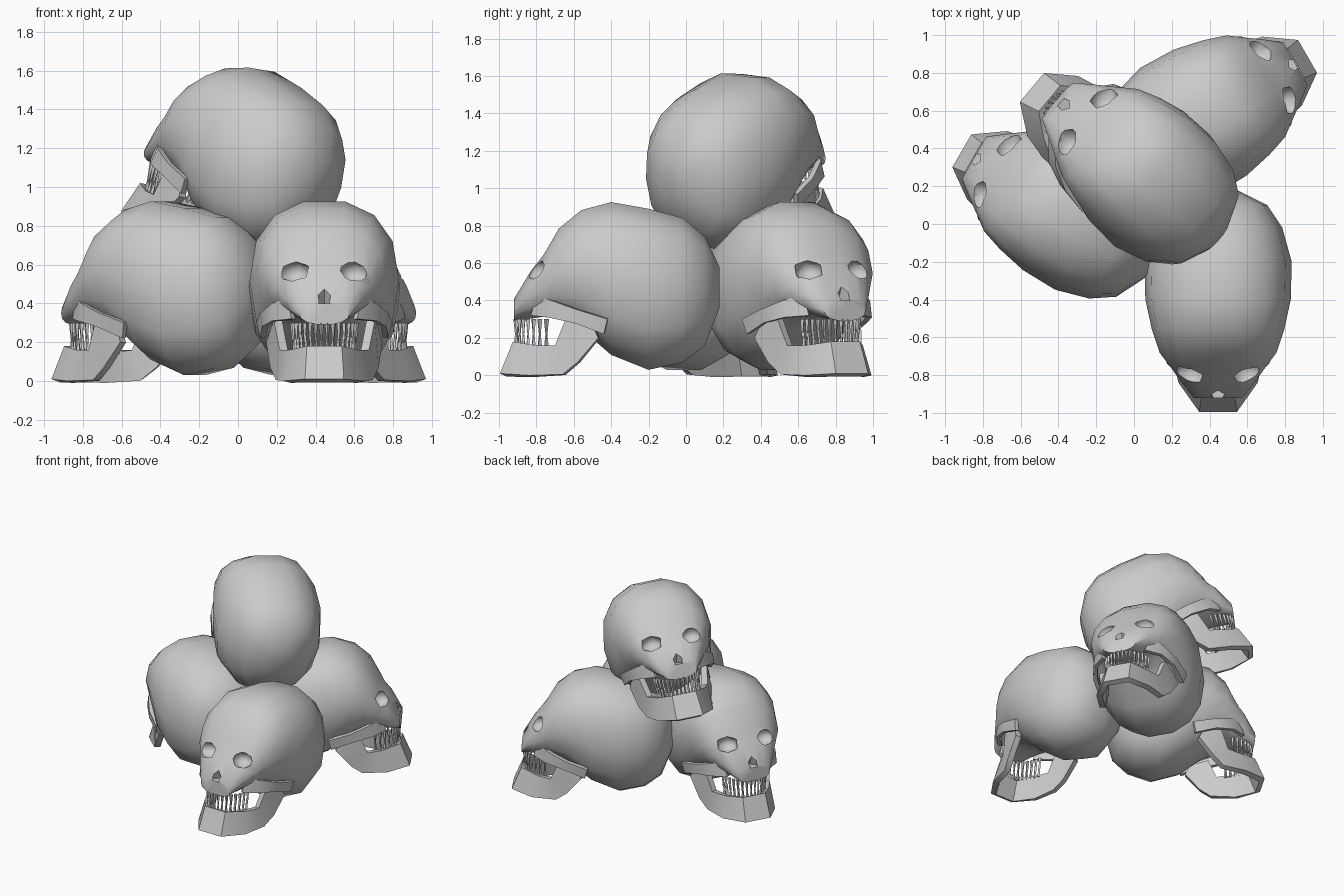
import bpy, bmesh
from math import sin, cos, pi, radians
from mathutils import Matrix, Vector, Euler

cube = bpy.data.objects.get("Cube")
if cube:
    bpy.data.objects.remove(cube, do_unlink=True)


def add_object(name, bm):
    bmesh.ops.recalc_face_normals(bm, faces=bm.faces)
    mesh = bpy.data.meshes.new(name)
    bm.to_mesh(mesh)
    bm.free()
    obj = bpy.data.objects.new(name, mesh)
    bpy.context.collection.objects.link(obj)
    return obj


def activate(obj):
    bpy.ops.object.select_all(action='DESELECT')
    obj.select_set(True)
    bpy.context.view_layer.objects.active = obj


def apply_modifiers(obj):
    activate(obj)
    for mod in list(obj.modifiers):
        bpy.ops.object.modifier_apply(modifier=mod.name)


def smooth(obj, angle):
    activate(obj)
    bpy.ops.object.shade_smooth_by_angle(angle=radians(angle))


def rounded(v, power=0.86):
    return abs(v) ** power * (1 if v > 0 else -1)


# Cranium and upper face: rings along y as (y, bottom, top, half width)
SECTIONS = [
    (0.18, 0.36, 0.58, 0.10), (0.10, 0.15, 0.75, 0.26),
    (-0.02, 0.06, 0.85, 0.34), (-0.20, 0.02, 0.90, 0.39),
    (-0.40, 0.10, 0.935, 0.385), (-0.56, 0.24, 0.89, 0.35),
    (-0.68, 0.30, 0.79, 0.31), (-0.76, 0.31, 0.65, 0.25),
    (-0.83, 0.30, 0.56, 0.20), (-0.92, 0.29, 0.41, 0.13),
]
SIDES = 14


def make_cranium():
    bm = bmesh.new()
    rings = []
    for y, low, high, half in SECTIONS:
        mid, tall = (low + high) / 2, (high - low) / 2
        angles = [2 * pi * (i + 0.5) / SIDES for i in range(SIDES)]
        rings.append([bm.verts.new((half * rounded(sin(a)), y,
                                    mid + tall * rounded(cos(a))))
                      for a in angles])
    for r, s in zip(rings, rings[1:]):
        for i in range(SIDES):
            j = (i + 1) % SIDES
            bm.faces.new((r[i], r[j], s[j], s[i]))
    bm.faces.new(rings[0])
    bm.faces.new(rings[-1])
    return add_object("cranium", bm)


# Eye sockets and nose opening, cut shallowly out of the face
def cut_openings(skull):
    cutters = []
    for side in (-1, 1):
        bm = bmesh.new()
        place = Matrix.Translation((side * 0.15, -0.79, 0.56))
        size = Matrix.Diagonal((0.085, 0.08, 0.065, 1))
        bmesh.ops.create_icosphere(bm, subdivisions=1, radius=1, matrix=place @ size)
        cutters.append(add_object("socket_cutter", bm))
    bm = bmesh.new()
    place = Matrix.Translation((0, -0.90, 0.45))
    bmesh.ops.create_cone(bm, cap_ends=True, segments=4, radius1=0.05,
                          radius2=0.008, depth=0.10, matrix=place)
    cutters.append(add_object("nose_cutter", bm))
    for cutter in cutters:
        cutter.hide_render = True
        mod = skull.modifiers.new("opening", 'BOOLEAN')
        mod.operation = 'DIFFERENCE'
        mod.solver = 'EXACT'
        mod.object = cutter
    apply_modifiers(skull)
    for cutter in cutters:
        bpy.data.objects.remove(cutter, do_unlink=True)


# Thick band from pairs of (bottom, top) points
def make_band(name, strips, thickness):
    bm = bmesh.new()
    for strip in strips:
        pairs = [[bm.verts.new(p) for p in pair] for pair in strip]
        for (b0, t0), (b1, t1) in zip(pairs, pairs[1:]):
            bm.faces.new((b0, b1, t1, t0))
    mesh = bpy.data.meshes.new(name)
    bm.to_mesh(mesh)
    bm.free()
    obj = bpy.data.objects.new(name, mesh)
    bpy.context.collection.objects.link(obj)
    mod = obj.modifiers.new("thickness", 'SOLIDIFY')
    mod.thickness = thickness
    mod.offset = -1
    apply_modifiers(obj)
    return obj


def flipped(strip):
    return [[(-x, y, z) for x, y, z in pair] for pair in reversed(strip)]


# Lower jaw, from chin back to hinge
JAW = [
    [(0.10, -0.995, 0.01), (0.09, -0.925, 0.18)],
    [(0.21, -0.84, 0.0), (0.18, -0.80, 0.16)],
    [(0.25, -0.66, 0.005), (0.23, -0.70, 0.16)],
    [(0.28, -0.58, 0.07), (0.26, -0.64, 0.31)],
    [(0.30, -0.47, 0.20), (0.28, -0.50, 0.27)],
]

# Cheekbone, from upper jaw back to the temple
CHEEK = [
    [(0.17, -0.83, 0.32), (0.19, -0.80, 0.43)],
    [(0.27, -0.74, 0.31), (0.27, -0.72, 0.40)],
    [(0.32, -0.60, 0.28), (0.33, -0.58, 0.35)],
    [(0.33, -0.44, 0.22), (0.35, -0.42, 0.30)],
]


# Thin pointed teeth along both arches
def make_teeth():
    bm = bmesh.new()
    count = 16
    for i in range(count):
        a = radians(-82 + 164 * i / (count - 1))
        for reach, z, tip in ((0.165, 0.25, -1), (0.155, 0.19, 1)):
            spot = Vector((reach * sin(a), -0.72 - 0.19 * cos(a), z))
            place = Matrix.Translation(spot) @ Matrix.Rotation(a, 4, 'Z')
            if tip < 0:
                place = place @ Matrix.Rotation(pi, 4, 'X')
            bmesh.ops.create_cone(bm, cap_ends=True, segments=4, radius1=0.014,
                                  radius2=0.003, depth=0.10, matrix=place)
    return add_object("teeth", bm)


cranium = make_cranium()
cut_openings(cranium)
jaw = make_band("jaw", [flipped(JAW) + JAW], 0.045)
cheeks = make_band("cheekbones", [flipped(CHEEK), CHEEK], 0.03)
teeth = make_teeth()
parts = [cranium, jaw, cheeks, teeth]
for part, angle in zip(parts, (50, 40, 40, 20)):
    smooth(part, angle)


# Pile: three skulls facing outward and one tilted back on top
def pose(location, turn, pitch=0, roll=0):
    spin = Euler((radians(pitch), radians(roll), radians(turn))).to_matrix().to_4x4()
    return Matrix.Translation(location) @ spin


top = pose((0, 0, 0), 230, -14, -6)
centre = Vector((0.08, 0.24, 1.14)) - top @ Vector((0, -0.30, 0.47))
poses = {
    "front": pose((0.445, 0, 0), 0),
    "back_left": pose((0.057, 0.39, 0), 120),
    "back_right": pose((-0.05, -0.11, 0), 240),
    "top": Matrix.Translation(centre) @ top,
}
for index, (label, matrix) in enumerate(poses.items()):
    for part in parts:
        obj = part
        if index:
            obj = bpy.data.objects.new(part.name, part.data)
            bpy.context.collection.objects.link(obj)
        obj.matrix_world = matrix
        obj.name = label + "_" + part.data.name
